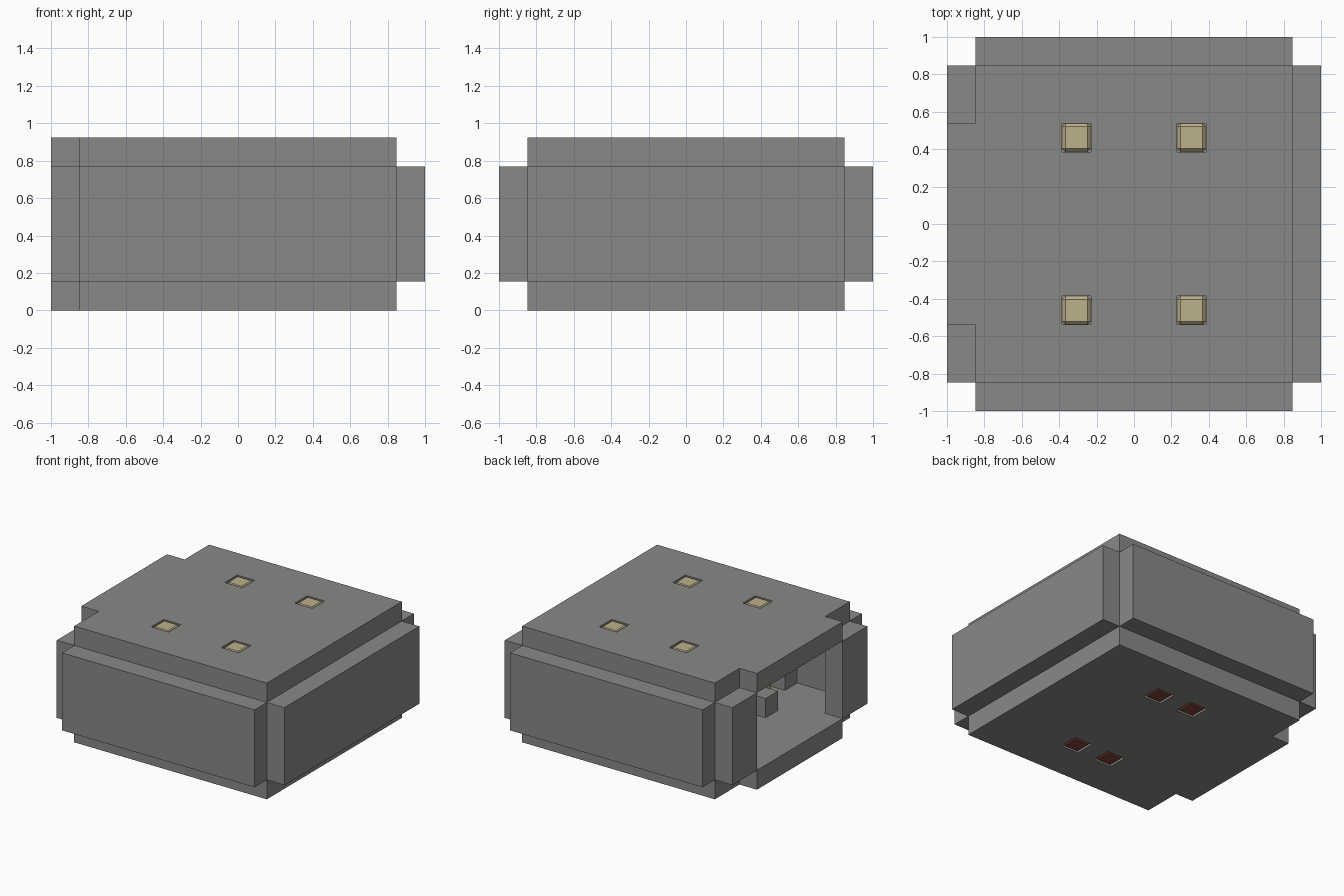
import bpy
import bmesh
from mathutils import Matrix, Vector

CELL = 2 / 13  # the room is laid out on a 13 x 13 x 6 grid of cells

old = bpy.data.objects.get("Cube")
if old:
    bpy.data.objects.remove(old, do_unlink=True)


def material(name, rgb):
    mat = bpy.data.materials.new(name)
    mat.use_nodes = True
    mat.diffuse_color = (*rgb, 1)
    mat.node_tree.nodes["Principled BSDF"].inputs["Base Color"].default_value = (*rgb, 1)
    return mat


grey = material("stone grey", (0.25, 0.25, 0.24))
tan = material("lamp tan", (0.50, 0.44, 0.26))
red = material("floor red", (0.22, 0.06, 0.045))


def finish(bm, name, mat):
    bmesh.ops.recalc_face_normals(bm, faces=bm.faces)
    mesh = bpy.data.meshes.new(name)
    bm.to_mesh(mesh)
    bm.free()
    mesh.materials.append(mat)
    obj = bpy.data.objects.new(name, mesh)
    bpy.context.collection.objects.link(obj)
    return obj


def box(name, low, high, mat, bevel=0):
    """Box between two grid corners, with optional chamfered edges."""
    low, high = Vector(low) * CELL, Vector(high) * CELL
    bm = bmesh.new()
    bmesh.ops.create_cube(bm, size=1, matrix=Matrix.Translation((low + high) / 2)
                          @ Matrix.Diagonal((*(high - low), 1)))
    if bevel:
        bmesh.ops.bevel(bm, geom=bm.edges[:], offset=bevel * CELL, segments=1,
                        affect='EDGES', profile=0.5)
    return finish(bm, name, mat)


def cell(name, x, y, z, mat, bevel=0):
    return box(name, (x - .5, y - .5, z), (x + .5, y + .5, z + 1), mat, bevel)


def slab(name, z, sockets):
    """Square slab with a doorway tongue on the right side and square sockets."""
    outline = [(5.5, -5.5), (5.5, 5.5), (-5.5, 5.5), (-5.5, 3.5),
               (-6.5, 3.5), (-6.5, -3.5), (-5.5, -3.5), (-5.5, -5.5)]
    bm = bmesh.new()
    face = bm.faces.new([bm.verts.new((x * CELL, y * CELL, z * CELL)) for x, y in outline])
    top = bmesh.ops.extrude_face_region(bm, geom=[face])["geom"]
    bmesh.ops.translate(bm, vec=(0, 0, CELL),
                        verts=[v for v in top if isinstance(v, bmesh.types.BMVert)])
    obj = finish(bm, name, grey)
    bpy.context.view_layer.objects.active = obj
    for x, y in sockets:
        cutter = box("socket_cutter", (x - .5, y - .5, z - 1), (x + .5, y + .5, z + 2), grey)
        cutter.hide_render = True
        mod = obj.modifiers.new("socket", 'BOOLEAN')
        mod.operation, mod.solver, mod.object = 'DIFFERENCE', 'EXACT', cutter
        bpy.ops.object.modifier_apply(modifier=mod.name)
        bpy.data.objects.remove(cutter, do_unlink=True)


def four(x, y):
    return [(sx * x, sy * y) for sx in (-1, 1) for sy in (-1, 1)]


# Floor and ceiling slabs
slab("floor", 0, four(1, 3))
slab("ceiling", 5, four(2, 3))

# Walls, the right one split by the doorway
box("left_wall", (5.5, -5.5, 1), (6.5, 5.5, 5), grey)
box("front_wall", (-5.5, -6.5, 1), (5.5, -5.5, 5), grey)
box("back_wall", (-5.5, 5.5, 1), (5.5, 6.5, 5), grey)
box("doorway_wall_front", (-6.5, -5.5, 1), (-5.5, -3.5, 5), grey)
box("doorway_wall_back", (-6.5, 3.5, 1), (-5.5, 5.5, 5), grey)

# Chamfered blocks set into the slabs
for x, y in four(2, 3):
    cell("ceiling_lamp", x, y, 5, tan, .12)
    cell("floor_lamp", x, y, 1, tan, .12)
for x, y in four(1, 3):
    cell("floor_inset", x, y, 0, red, .12)

# Low stone blocks inside the room
for x, y in four(2, 5):
    cell("wall_block", x, y, 1, grey)
for x, y in four(3, 2):
    cell("floor_block", x, y, 1, grey)
